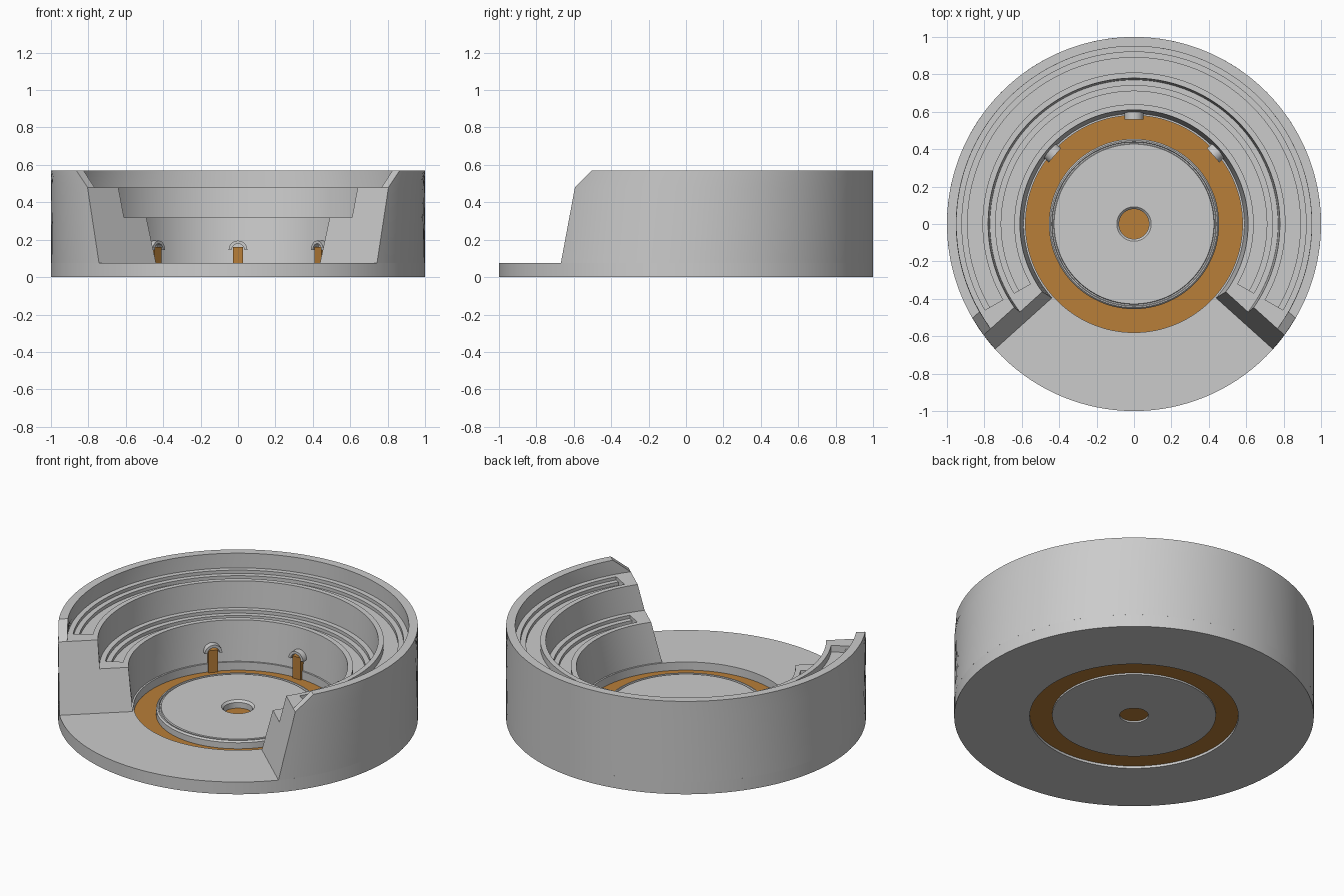
import bpy
import bmesh
import math
from mathutils import Matrix, Vector

cube = bpy.data.objects.get("Cube")
if cube:
    bpy.data.objects.remove(cube, do_unlink=True)


def material(name, rgb):
    mat = bpy.data.materials.new(name)
    mat.use_nodes = True
    mat.diffuse_color = (*rgb, 1)
    mat.node_tree.nodes["Principled BSDF"].inputs["Base Color"].default_value = (*rgb, 1)
    return mat


GREY = material("light grey", (0.6, 0.6, 0.6))
ORANGE = material("amber orange", (0.48, 0.21, 0.04))

FLOOR, LOW, HIGH, TOP = 0.075, 0.32, 0.48, 0.57
SEGMENTS = 128


def finish(bm, name, mat, smooth=True):
    bmesh.ops.recalc_face_normals(bm, faces=bm.faces[:])
    mesh = bpy.data.meshes.new(name)
    bm.to_mesh(mesh)
    bm.free()
    mesh.materials.append(mat)
    obj = bpy.data.objects.new(name, mesh)
    bpy.context.collection.objects.link(obj)
    if smooth:
        smooth_object(obj)
    return obj


def smooth_object(obj):
    bpy.ops.object.select_all(action="DESELECT")
    obj.select_set(True)
    bpy.context.view_layer.objects.active = obj
    bpy.ops.object.shade_smooth_by_angle(angle=math.radians(25))


def sweep(name, profile, mat, start=None, caps=(), smooth=True):
    """Turn a closed (radius, z) profile about z; start(r, z) gives the right-hand end angle."""
    bm = bmesh.new()
    count = SEGMENTS if start is None else SEGMENTS + 1
    rings = []
    for i in range(count):
        ring = []
        for r, z in profile:
            first = start(r, z) if start else 0
            span = math.pi - 2 * first if start else math.tau
            a = first + span * i / SEGMENTS
            ring.append(bm.verts.new((r * math.cos(a), r * math.sin(a), z)))
        rings.append(ring)
    n = len(profile)
    for i in range(SEGMENTS):
        a, b = rings[i], rings[(i + 1) % count]
        for j in range(n):
            k = (j + 1) % n
            bm.faces.new((a[j], a[k], b[k], b[j]))
    if start:
        for ring in (rings[0], rings[-1]):
            for cap in caps:
                bm.faces.new([ring[j] for j in cap])
    return finish(bm, name, mat, smooth)


def mouth_angle(r, z):
    """Sloped end planes of the seating bowl, leaning back further along the rim."""
    offset = 0.097 * (min(z, HIGH) - FLOOR) / (HIGH - FLOOR)
    offset += 0.107 * max(z - HIGH, 0) / (TOP - HIGH)
    return math.radians(-42) + math.asin(offset / r)


# Flat base ring
sweep("base_ring", [(0.58, 0), (1, 0), (1, FLOOR), (0.58, FLOOR)], GREY)

# Terraced bowl, open at the front
bowl_profile = [(0.59, FLOOR), (1, FLOOR), (1, HIGH), (1, TOP), (0.95, TOP),
                (0.95, HIGH), (0.78, HIGH), (0.77, LOW), (0.61, LOW)]
bowl = sweep("terraced_bowl", bowl_profile, GREY, mouth_angle,
             caps=((0, 1, 2, 5, 6, 7, 8), (2, 3, 4, 5)), smooth=False)

# Stepped channels sunk into both terraces
for label, inner, outer, z in (("lower", 0.64, 0.74, LOW), ("upper", 0.81, 0.92, HIGH)):
    channel = [(inner, z - 0.04), (outer - 0.03, z - 0.04), (outer - 0.03, z - 0.02),
               (outer, z - 0.02), (outer, z + 0.03), (inner, z + 0.03)]
    cutter = sweep(label + "_channel_cutter", channel, GREY,
                   lambda r, h: math.radians(-30), caps=(range(6),), smooth=False)
    cutter.hide_render = True
    cutter.hide_set(True)
    cut = bowl.modifiers.new(label + "_channel", "BOOLEAN")
    cut.operation = "DIFFERENCE"
    cut.solver = "EXACT"
    cut.object = cutter

# Bake the channels and drop the cutters
graph = bpy.context.evaluated_depsgraph_get()
baked = bpy.data.meshes.new_from_object(bowl.evaluated_get(graph))
cutters = [m.object for m in bowl.modifiers]
bowl.modifiers.clear()
bowl.data = baked
for cutter in cutters:
    bpy.data.objects.remove(cutter, do_unlink=True)
smooth_object(bowl)

# Sunken coloured ring around the central plate
sweep("track_ring", [(0.45, 0.015), (0.585, 0.015), (0.585, 0.025), (0.45, 0.025)], ORANGE)

# Central plate with a chamfered rim, fine groove and middle hole
sweep("central_plate", [(0.08, 0.005), (0.455, 0.005), (0.455, 0.062), (0.447, 0.072),
                        (0.44, 0.072), (0.437, 0.064), (0.43, 0.064), (0.427, 0.072),
                        (0.092, 0.072), (0.08, 0.06)], GREY)

# Coloured disc at the bottom of the hole
bm = bmesh.new()
bmesh.ops.create_cone(bm, cap_ends=True, segments=48, radius1=0.082, radius2=0.082,
                      depth=0.01, matrix=Matrix.Translation((0, 0, 0.02)))
finish(bm, "centre_disc", ORANGE)


def wall_piece(name, outline, mat, depth, distance, angle):
    """Extrude an (x, z) outline and stand it against the inner wall at an angle."""
    bm = bmesh.new()
    face = bm.faces.new([bm.verts.new((x, 0, z)) for x, z in outline])
    out = bmesh.ops.extrude_face_region(bm, geom=[face])
    moved = [v for v in out["geom"] if isinstance(v, bmesh.types.BMVert)]
    bmesh.ops.translate(bm, verts=moved, vec=Vector((0, depth, 0)))
    turn = Matrix.Rotation(math.radians(angle - 90), 4, "Z")
    bm.transform(turn @ Matrix.Translation((0, distance, 0)))
    finish(bm, name, mat)


def arc(radius, z, steps=14):
    return [(radius * math.cos(math.pi * i / steps), z + radius * math.sin(math.pi * i / steps))
            for i in range(steps + 1)]


# Three inlet strips, each under a small arched hood
hood = arc(0.05, 0.145) + arc(0.034, 0.145)[::-1]
strip = [(-0.028, 0.02), (0.028, 0.02), (0.028, 0.16), (-0.028, 0.16)]
for side, angle in (("left", 41), ("back", 90), ("right", 139)):
    wall_piece(side + "_strip", strip, ORANGE, 0.035, 0.567, angle)
    wall_piece(side + "_hood", hood, GREY, 0.045, 0.56, angle)
